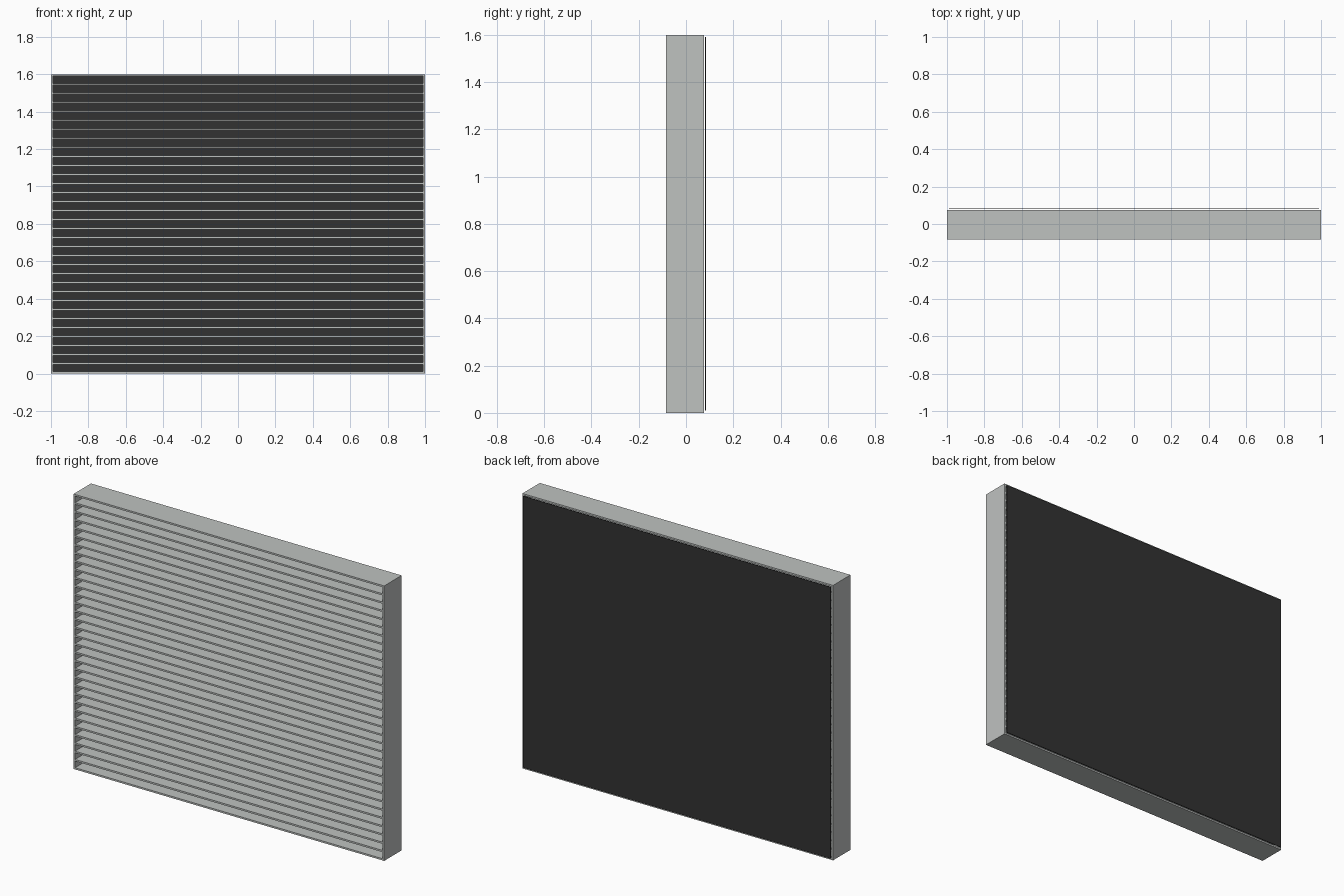
import bpy

if "Cube" in bpy.data.objects:
    bpy.data.objects.remove(bpy.data.objects["Cube"], do_unlink=True)

WIDTH, HEIGHT, WALL = 2.0, 1.6, 0.01
FRONT, BACK = -0.084, 0.076
SLATS = 32


def material(name, colour):
    mat = bpy.data.materials.new(name)
    mat.use_nodes = True
    mat.diffuse_color = colour
    mat.node_tree.nodes["Principled BSDF"].inputs["Base Color"].default_value = colour
    return mat


def box(name, low, high, mat):
    """Box spanning two opposite corners."""
    centre = [(a + b) / 2 for a, b in zip(low, high)]
    bpy.ops.mesh.primitive_cube_add(size=1, location=centre)
    obj = bpy.context.object
    obj.name = name
    obj.scale = [b - a for a, b in zip(low, high)]
    bpy.ops.object.transform_apply(location=False, rotation=False, scale=True)
    obj.data.materials.append(mat)
    return obj


grey = material("light grey metal", (0.52, 0.54, 0.53, 1))
black = material("dark mesh", (0.032, 0.032, 0.032, 1))

half = WIDTH / 2
inner = half - WALL

# Outer frame: two full-height sides with top and bottom rails between
box("right_side", (-half, FRONT, 0), (-inner, BACK, HEIGHT), grey)
box("left_side", (inner, FRONT, 0), (half, BACK, HEIGHT), grey)
box("bottom_rail", (-inner, FRONT, 0), (inner, BACK, WALL), grey)
box("top_rail", (-inner, FRONT, HEIGHT - WALL), (inner, BACK, HEIGHT), grey)

# Evenly spaced horizontal slats
first = WALL / 2
pitch = (HEIGHT - WALL) / (SLATS + 1)
slat = box("slat", (-inner, FRONT, first + pitch - WALL / 2),
           (inner, BACK, first + pitch + WALL / 2), grey)
array = slat.modifiers.new("slat rows", "ARRAY")
array.count = SLATS
array.use_relative_offset = False
array.use_constant_offset = True
array.constant_offset_displace = (0, 0, pitch)

# Thin dark sheet standing just behind the frame
box("back_sheet", (-inner, BACK + 0.004, WALL), (inner, BACK + 0.008, HEIGHT - WALL), black)
